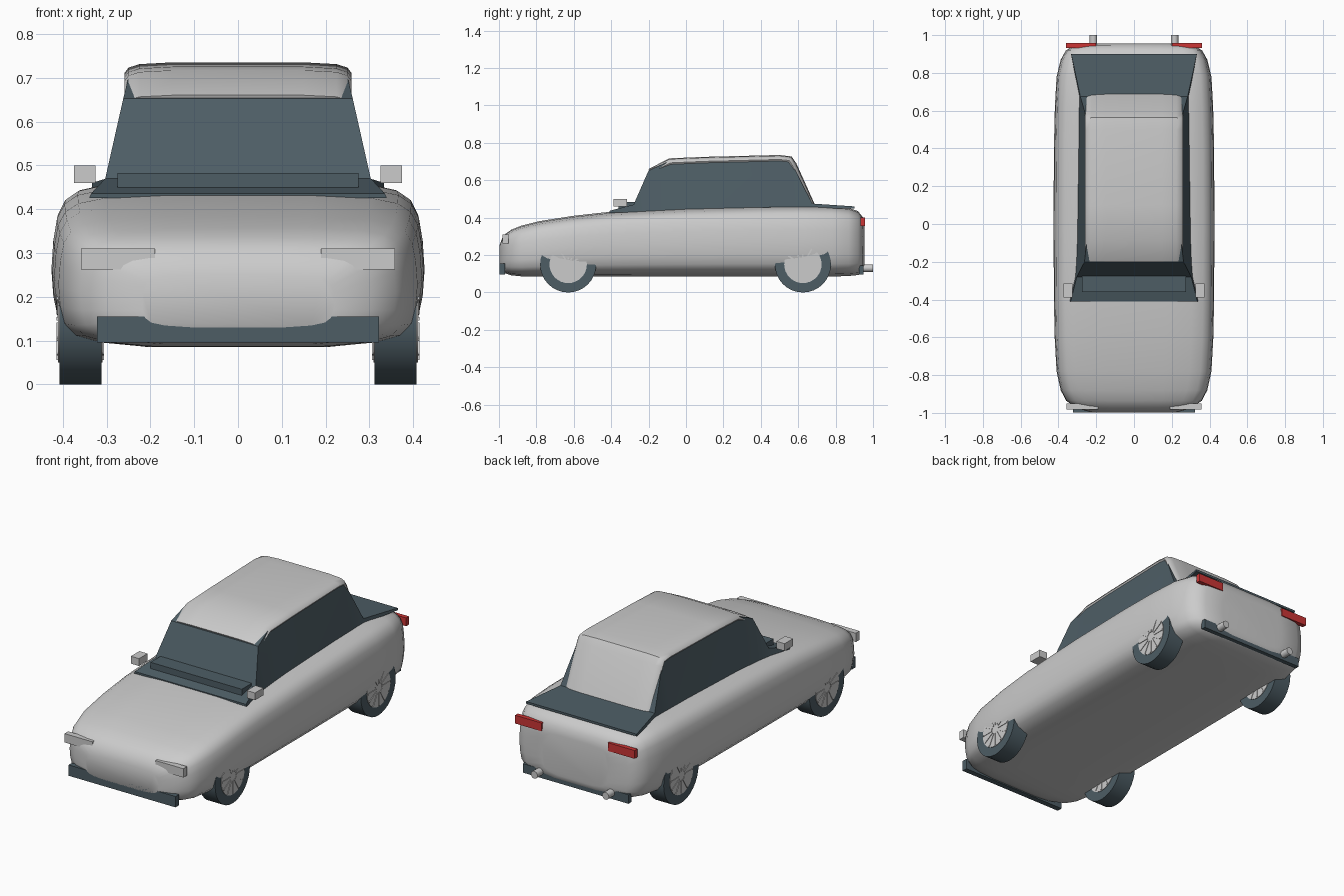
import bpy, bmesh, math
from mathutils import Matrix

if "Cube" in bpy.data.objects:
    bpy.data.objects.remove(bpy.data.objects["Cube"])


def material(name, rgb):
    m = bpy.data.materials.new(name)
    m.diffuse_color = (*rgb, 1)
    m.use_nodes = True
    m.node_tree.nodes["Principled BSDF"].inputs["Base Color"].default_value = m.diffuse_color
    return m


PAINT = material("light_grey", (0.6, 0.6, 0.6))
DARK = material("dark_slate", (0.075, 0.11, 0.13))
RED = material("red", (0.6, 0.035, 0.035))


def finish(name, bm, mat, angle=None):
    """Turn a bmesh into an object, smooth below the given angle."""
    bmesh.ops.recalc_face_normals(bm, faces=bm.faces)
    me = bpy.data.meshes.new(name)
    bm.to_mesh(me)
    bm.free()
    me.materials.append(mat)
    if angle:
        for p in me.polygons:
            p.use_smooth = True
        me.set_sharp_from_angle(angle=math.radians(angle))
    ob = bpy.data.objects.new(name, me)
    bpy.context.collection.objects.link(ob)
    return ob


def loft(name, rings, mat, angle):
    """Skin closed rings of points and cap both ends."""
    bm = bmesh.new()
    vs = [[bm.verts.new(p) for p in r] for r in rings]
    n = len(rings[0])
    for a, b in zip(vs, vs[1:]):
        for i in range(n):
            j = (i + 1) % n
            bm.faces.new((a[i], a[j], b[j], b[i]))
    bm.faces.new(vs[0])
    bm.faces.new(vs[-1])
    return finish(name, bm, mat, angle)


def box(name, x, y, z, mat):
    bm = bmesh.new()
    bmesh.ops.create_cube(bm, size=1)
    for v in bm.verts:
        v.co = [(r[0] + r[1]) / 2 + c * (r[1] - r[0]) for r, c in zip((x, y, z), v.co)]
    return finish(name, bm, mat)


def both_sides(half):
    """Close a half section (bottom centre to top centre) by mirroring."""
    return half + [(-x, z) for x, z in reversed(half) if x > 0]


# Body shell: one rounded section scaled along the length
section = both_sides([(0, 0), (0.48, 0), (0.76, 0.035), (0.9, 0.09), (0.965, 0.18),
                      (0.99, 0.32), (1, 0.48), (0.99, 0.66), (0.97, 0.8), (0.93, 0.89),
                      (0.86, 0.945), (0.72, 0.98), (0.4, 1), (0, 1)])
stations = [  # y, half width, bottom, top
    (-0.998, 0.22, 0.13, 0.25), (-0.977, 0.30, 0.105, 0.305), (-0.935, 0.36, 0.092, 0.335),
    (-0.88, 0.388, 0.086, 0.357), (-0.78, 0.41, 0.085, 0.382), (-0.6, 0.42, 0.085, 0.41),
    (-0.4, 0.424, 0.085, 0.432), (0, 0.426, 0.085, 0.452), (0.4, 0.424, 0.085, 0.462),
    (0.62, 0.419, 0.085, 0.464), (0.78, 0.41, 0.085, 0.462), (0.87, 0.388, 0.088, 0.452),
    (0.92, 0.36, 0.093, 0.435), (0.947, 0.31, 0.105, 0.4), (0.955, 0.2, 0.14, 0.36)]
loft("body", [[(w * x, y, b + (t - b) * z) for x, z in section] for y, w, b, t in stations],
     PAINT, 80)

# Glasshouse with flared windscreen foot and rear deck
cabin = [  # y, bottom, top, half width bottom, half width top
    (-0.41, 0.425, 0.436, 0.34, 0.335), (-0.28, 0.43, 0.47, 0.31, 0.303),
    (-0.2, 0.43, 0.652, 0.305, 0.262), (-0.09, 0.44, 0.702, 0.3, 0.25),
    (0.555, 0.45, 0.712, 0.292, 0.25), (0.675, 0.45, 0.475, 0.29, 0.284),
    (0.9, 0.448, 0.46, 0.333, 0.333)]
loft("glasshouse", [[(-wb, y, b), (wb, y, b), (wt, y, t), (-wt, y, t)]
                    for y, b, t, wb, wt in cabin], DARK, 20)

# Roof panel running down the back, with drooping edges
roof = [  # y, z, inward direction y, z
    (-0.2, 0.66, 0.4, -0.9), (-0.09, 0.717, 0.2, -1), (0.1, 0.725, 0, -1),
    (0.5, 0.735, 0, -1), (0.565, 0.727, -0.5, -0.9), (0.59, 0.69, -0.9, -0.4),
    (0.69, 0.468, -0.9, -0.3)]
edge = [(0, 0), (0.15, 0), (0.225, 0.004), (0.25, 0.012), (0.259, 0.024)]
outer = [(-x, d) for x, d in reversed(edge[1:])] + edge
inner = [(x * 0.98, d + 0.008) for x, d in reversed(outer)]
loft("roof", [[(x, y + d * dy, z + d * dz) for x, d in outer + inner]
              for y, z, dy, dz in roof], PAINT, 40)

# Cowl and bumpers
box("cowl", (-0.275, 0.275), (-0.36, -0.2), (0.435, 0.483), DARK)
box("front_bumper", (-0.322, 0.322), (-0.998, -0.968), (0.096, 0.155), DARK)
box("rear_bumper", (-0.318, 0.318), (0.925, 0.95), (0.096, 0.145), DARK)


def wheel(name, x, y):
    """Ring tyre plus a slightly proud hub with raised spokes."""
    place = Matrix.Translation((x, y, 0.15)) @ Matrix.Rotation(math.pi / 2, 4, 'Y')
    bm = bmesh.new()
    rings = []
    for r, h in ((0.15, -0.048), (0.15, 0.048), (0.098, 0.048), (0.098, -0.048)):
        rings.append([bm.verts.new(place @ Matrix.Rotation(math.tau * i / 32, 4, 'Z')
                                   @ Matrix.Translation((r, 0, h)).translation)
                      for i in range(32)])
    for k in range(4):
        a, b = rings[k], rings[(k + 1) % 4]
        for i in range(32):
            j = (i + 1) % 32
            bm.faces.new((a[i], a[j], b[j], b[i]))
    finish(name + "_tyre", bm, DARK, 35)
    bm = bmesh.new()
    bmesh.ops.create_cone(bm, cap_ends=True, segments=32, radius1=0.1, radius2=0.1,
                          depth=0.102, matrix=place)
    for i in range(12):
        bmesh.ops.create_cube(bm, size=1, matrix=place
                              @ Matrix.Rotation(math.tau * i / 12, 4, 'Z')
                              @ Matrix.Translation((0.06, 0, 0))
                              @ Matrix.Diagonal((0.07, 0.008, 0.108, 1)))
    finish(name + "_hub", bm, PAINT, 35)


# Paired parts
for s, side in ((-1, "left"), (1, "right")):
    def span(a, b):
        return sorted((s * a, s * b))
    box(side + "_headlight", span(0.19, 0.358), (-0.982, -0.95), (0.262, 0.31), PAINT)
    box(side + "_taillight", span(0.2, 0.36), (0.933, 0.957), (0.355, 0.4), RED)
    box(side + "_mirror", span(0.325, 0.374), (-0.388, -0.315), (0.46, 0.5), PAINT)
    bm = bmesh.new()
    bmesh.ops.create_cone(bm, cap_ends=True, segments=16, radius1=0.02, radius2=0.02,
                          depth=0.12, matrix=Matrix.Translation((s * 0.215, 0.94, 0.13))
                          @ Matrix.Rotation(math.pi / 2, 4, 'X'))
    finish(side + "_exhaust", bm, PAINT, 40)
    wheel(side + "_front_wheel", s * 0.36, -0.63)
    wheel(side + "_rear_wheel", s * 0.36, 0.625)
